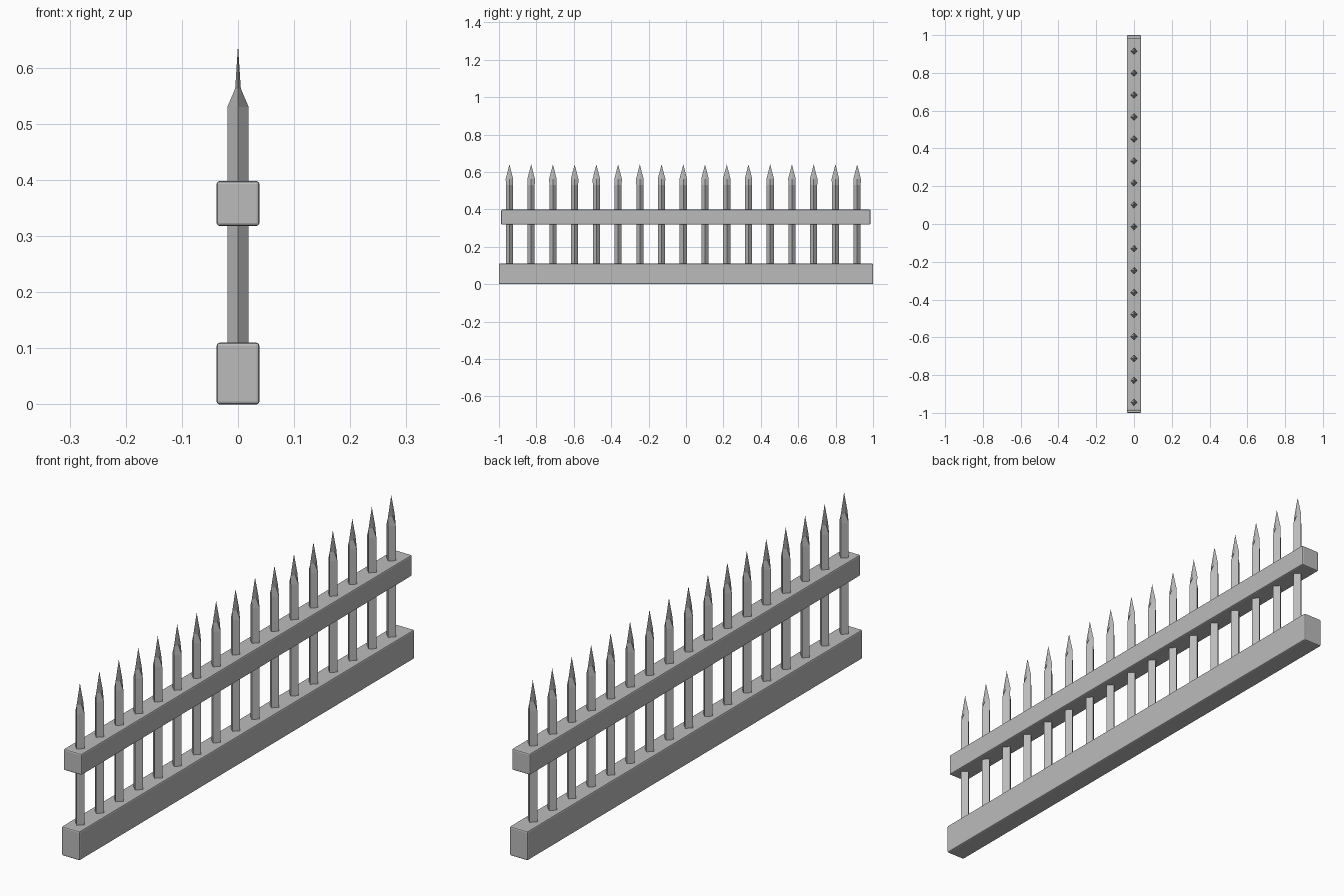
import bpy
import bmesh

cube = bpy.data.objects.get("Cube")
if cube:
    bpy.data.objects.remove(cube, do_unlink=True)

grey = bpy.data.materials.new("plain_grey")
grey.use_nodes = True
colour = (0.5, 0.5, 0.5, 1)
grey.diffuse_color = colour
grey.node_tree.nodes["Principled BSDF"].inputs["Base Color"].default_value = colour


def add_object(name, bm):
    bmesh.ops.recalc_face_normals(bm, faces=bm.faces)
    mesh = bpy.data.meshes.new(name)
    bm.to_mesh(mesh)
    bm.free()
    mesh.materials.append(grey)
    obj = bpy.data.objects.new(name, mesh)
    bpy.context.collection.objects.link(obj)
    return obj


def rail(name, y_min, y_max, z_min, z_max):
    """Long beam with slightly eased edges."""
    bm = bmesh.new()
    bmesh.ops.create_cube(bm, size=1)
    for v in bm.verts:
        v.co.x *= 0.076
        v.co.y = y_max if v.co.y > 0 else y_min
        v.co.z = z_max if v.co.z > 0 else z_min
    obj = add_object(name, bm)
    bevel = obj.modifiers.new("eased_edges", "BEVEL")
    bevel.width = 0.005
    bevel.segments = 2


def picket(name, y):
    """Diamond-section bar that flattens into a blade and ends in a point."""
    bm = bmesh.new()
    # half-width across, half-width along the fence, height
    sections = [(0.019, 0.019, 0.05), (0.019, 0.019, 0.53), (0.005, 0.02, 0.563)]
    rings = []
    for a, b, z in sections:
        corners = [(a, 0), (0, b), (-a, 0), (0, -b)]
        rings.append([bm.verts.new((cx, y + cy, z)) for cx, cy in corners])
    tip = bm.verts.new((0, y, 0.64))
    bm.faces.new(rings[0][::-1])
    for i in range(4):
        j = (i + 1) % 4
        for low, high in zip(rings, rings[1:]):
            bm.faces.new((low[i], low[j], high[j], high[i]))
        bm.faces.new((rings[-1][i], rings[-1][j], tip))
    add_object(name, bm)


# Horizontal beams
rail("bottom_rail", -1.0, 1.0, 0.0, 0.11)
rail("upper_rail", -0.988, 0.986, 0.318, 0.398)

# Row of pointed pickets
count = 17
for n in range(count):
    picket(f"picket_{n + 1}", -0.944 + n * 1.859 / (count - 1))
